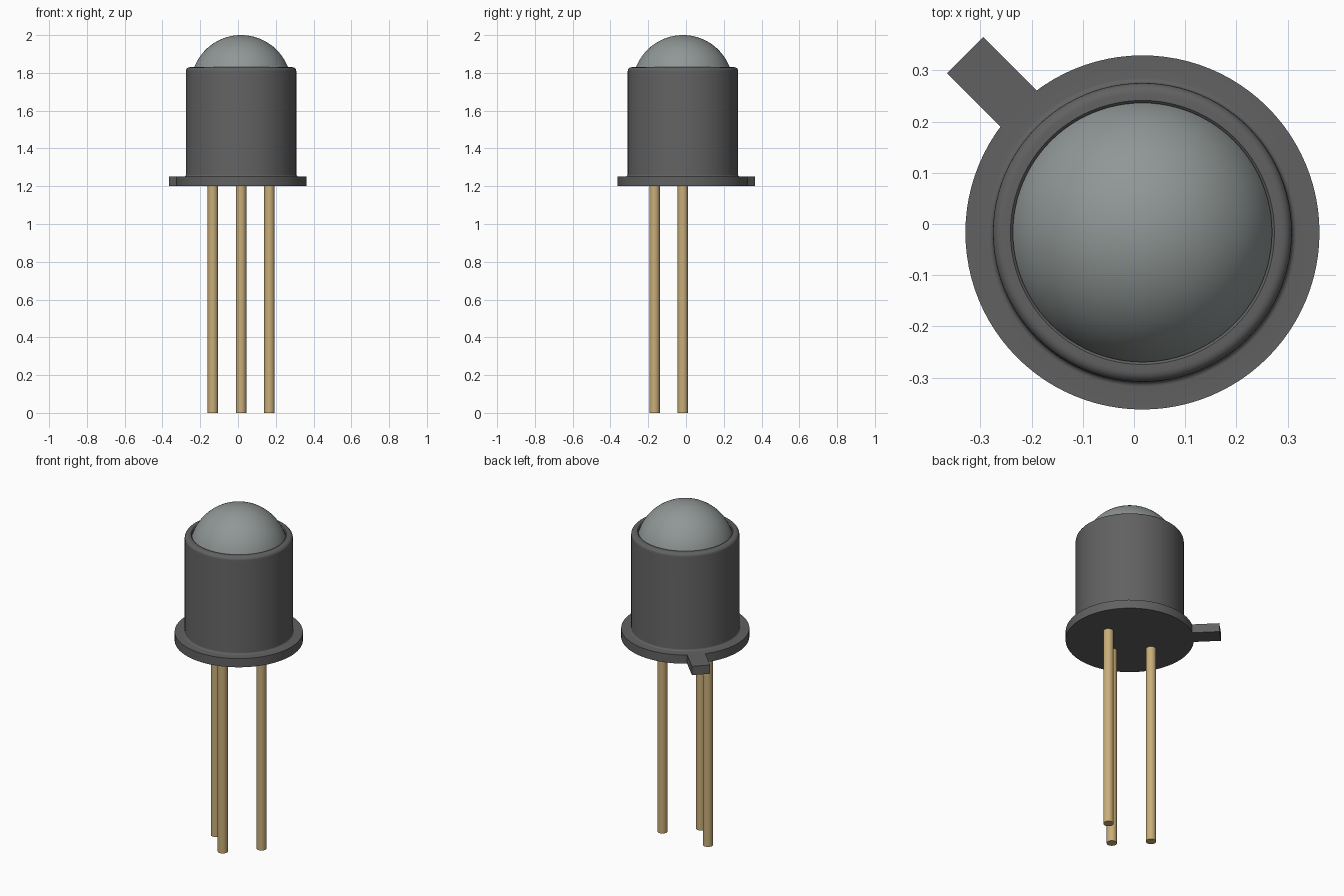
import bpy
import bmesh
from math import cos, sin, pi, radians
from mathutils import Matrix, Vector

cube = bpy.data.objects.get("Cube")
if cube:
    bpy.data.objects.remove(cube)

AXIS = Vector((0.0165, -0.0165, 0))  # centre line of the can


def material(name, rgb):
    m = bpy.data.materials.new(name)
    m.use_nodes = True
    m.diffuse_color = (*rgb, 1)
    m.node_tree.nodes["Principled BSDF"].inputs["Base Color"].default_value = (*rgb, 1)
    return m


dark = material("dark grey metal", (0.12, 0.12, 0.12))
glass = material("grey glass", (0.28, 0.31, 0.305))
gold = material("pale gold", (0.58, 0.42, 0.19))


def finish(name, bm, mat, location):
    bmesh.ops.recalc_face_normals(bm, faces=bm.faces)
    mesh = bpy.data.meshes.new(name)
    bm.to_mesh(mesh)
    bm.free()
    mesh.materials.append(mat)
    ob = bpy.data.objects.new(name, mesh)
    ob.location = location
    bpy.context.collection.objects.link(ob)
    bpy.ops.object.select_all(action="DESELECT")
    ob.select_set(True)
    bpy.context.view_layer.objects.active = ob
    bpy.ops.object.shade_smooth_by_angle(angle=radians(35))
    return ob


def lathe(name, profile, mat, location=AXIS, steps=96):
    """Spin a (radius, height) profile around the z axis."""
    bm = bmesh.new()
    verts = [bm.verts.new((r, 0, z)) for r, z in profile]
    edges = [bm.edges.new(pair) for pair in zip(verts, verts[1:])]
    bmesh.ops.spin(bm, geom=verts + edges, axis=(0, 0, 1), cent=(0, 0, 0),
                   angle=2 * pi, steps=steps)
    bmesh.ops.remove_doubles(bm, verts=bm.verts, dist=1e-5)
    return finish(name, bm, mat, location)


def arc(r, z, radius, start, end, n=6):
    angles = [radians(start + (end - start) * i / n) for i in range(n + 1)]
    return [(r + radius * cos(a), z + radius * sin(a)) for a in angles]


# Can: flat flange, small fillet, straight wall, rounded rim with a shallow seat
can = [(0, 1.2), (0.346, 1.2), (0.346, 1.252)]
can += arc(0.302, 1.262, 0.01, 270, 180)
can += arc(0.272, 1.81, 0.02, 0, 90)
can += [(0.258, 1.83), (0.253, 1.825), (0.253, 1.8), (0, 1.8)]
lathe("can_with_flange", can, dark)

# Domed lens
lathe("dome_lens", arc(0, 1.734, 0.266, 12, 90, 24), glass)

# Locating tab pointing diagonally out of the flange
bm = bmesh.new()
bmesh.ops.create_cube(bm, size=1, matrix=Matrix.Rotation(radians(135), 4, "Z")
                      @ Matrix.Translation((0.41, 0, 1.226))
                      @ Matrix.Diagonal((0.16, 0.1, 0.052, 1)))
finish("locating_tab", bm, dark, AXIS)

# Three wire leads
for name, x, y in (("right_lead", -0.15, 0), ("left_lead", 0.15, 0), ("front_lead", 0, -0.15)):
    lathe(name, [(0, 0), (0.028, 0), (0.028, 1.21), (0, 1.21)], gold,
          AXIS + Vector((x, y, 0)), 32)
